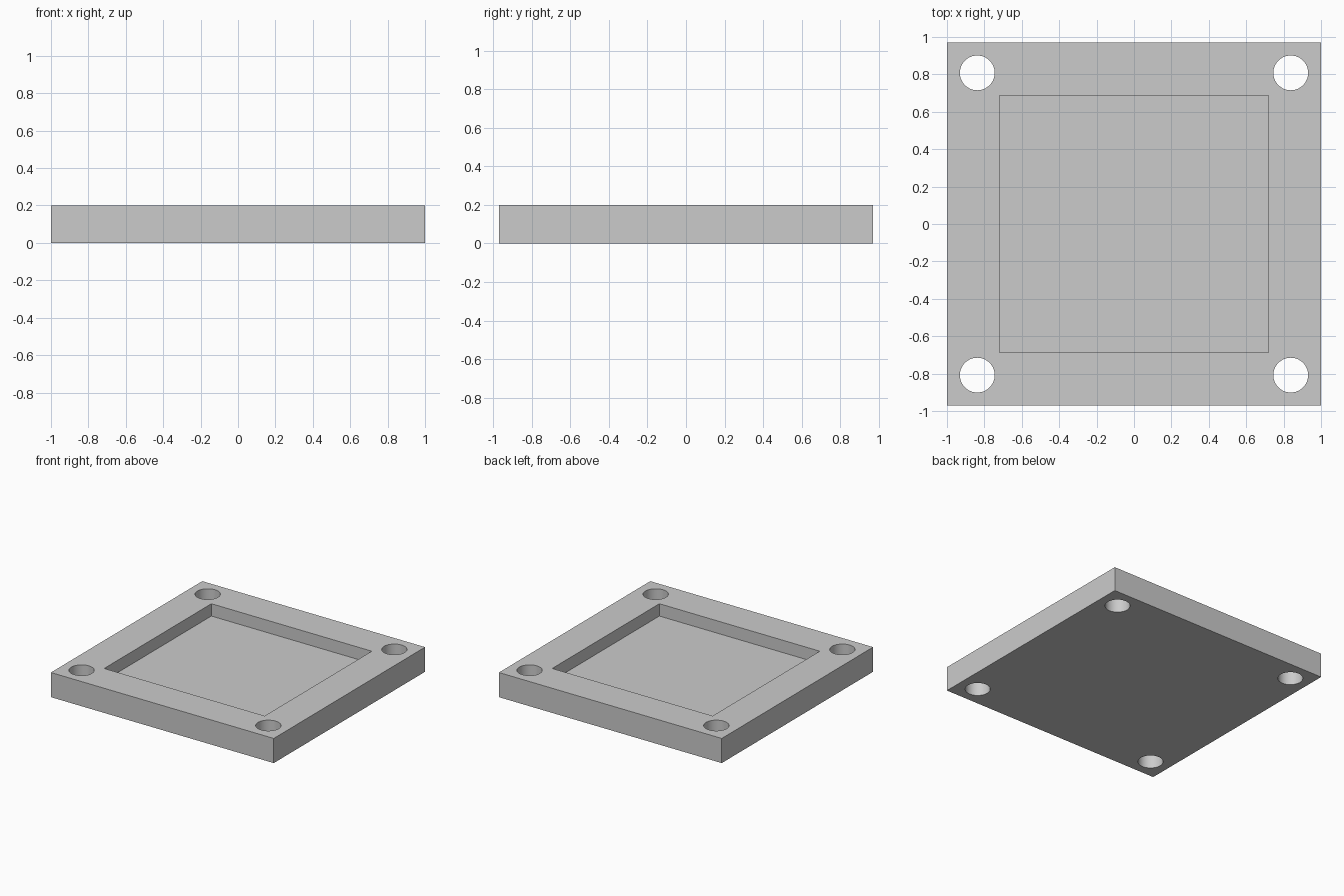
import bpy
import math

# Remove the default cube
cube = bpy.data.objects.get("Cube")
if cube:
    bpy.data.objects.remove(cube, do_unlink=True)

HALF_X, HALF_Y, HEIGHT = 1.0, 0.97, 0.2
POCKET_X, POCKET_Y, POCKET_FLOOR = 0.72, 0.687, 0.1
HOLE_X, HOLE_Y, HOLE_RADIUS = 0.838, 0.808, 0.093

grey = bpy.data.materials.new("light_grey")
grey.use_nodes = True
colour = (0.6, 0.6, 0.6, 1)
grey.diffuse_color = colour
grey.node_tree.nodes["Principled BSDF"].inputs["Base Color"].default_value = colour


def box(name, half_x, half_y, bottom, top):
    bpy.ops.mesh.primitive_cube_add(size=2, location=(0, 0, (bottom + top) / 2))
    obj = bpy.context.object
    obj.name = name
    obj.scale = (half_x, half_y, (top - bottom) / 2)
    bpy.ops.object.transform_apply(location=True, rotation=False, scale=True)
    obj.data.materials.append(grey)
    return obj


def cut(target, cutter):
    cutter.hide_render = True
    bpy.context.view_layer.objects.active = target
    mod = target.modifiers.new("cut", 'BOOLEAN')
    mod.operation = 'DIFFERENCE'
    mod.solver = 'EXACT'
    mod.object = cutter
    bpy.ops.object.modifier_apply(modifier=mod.name)
    bpy.data.objects.remove(cutter, do_unlink=True)


# Square plate with a shallow pocket in the top
plate = box("mounting_plate", HALF_X, HALF_Y, 0, HEIGHT)
cut(plate, box("pocket_cutter", POCKET_X, POCKET_Y, POCKET_FLOOR, HEIGHT + 0.1))

# Through holes in the four corners
for sx in (-1, 1):
    for sy in (-1, 1):
        bpy.ops.mesh.primitive_cylinder_add(
            vertices=64, radius=HOLE_RADIUS, depth=HEIGHT * 3,
            location=(sx * HOLE_X, sy * HOLE_Y, HEIGHT / 2))
        hole = bpy.context.object
        hole.name = "hole_cutter"
        hole.data.materials.append(grey)
        cut(plate, hole)

# Smooth hole walls, sharp edges elsewhere
bpy.ops.object.select_all(action='DESELECT')
plate.select_set(True)
bpy.context.view_layer.objects.active = plate
bpy.ops.object.shade_smooth_by_angle(angle=math.radians(30))
